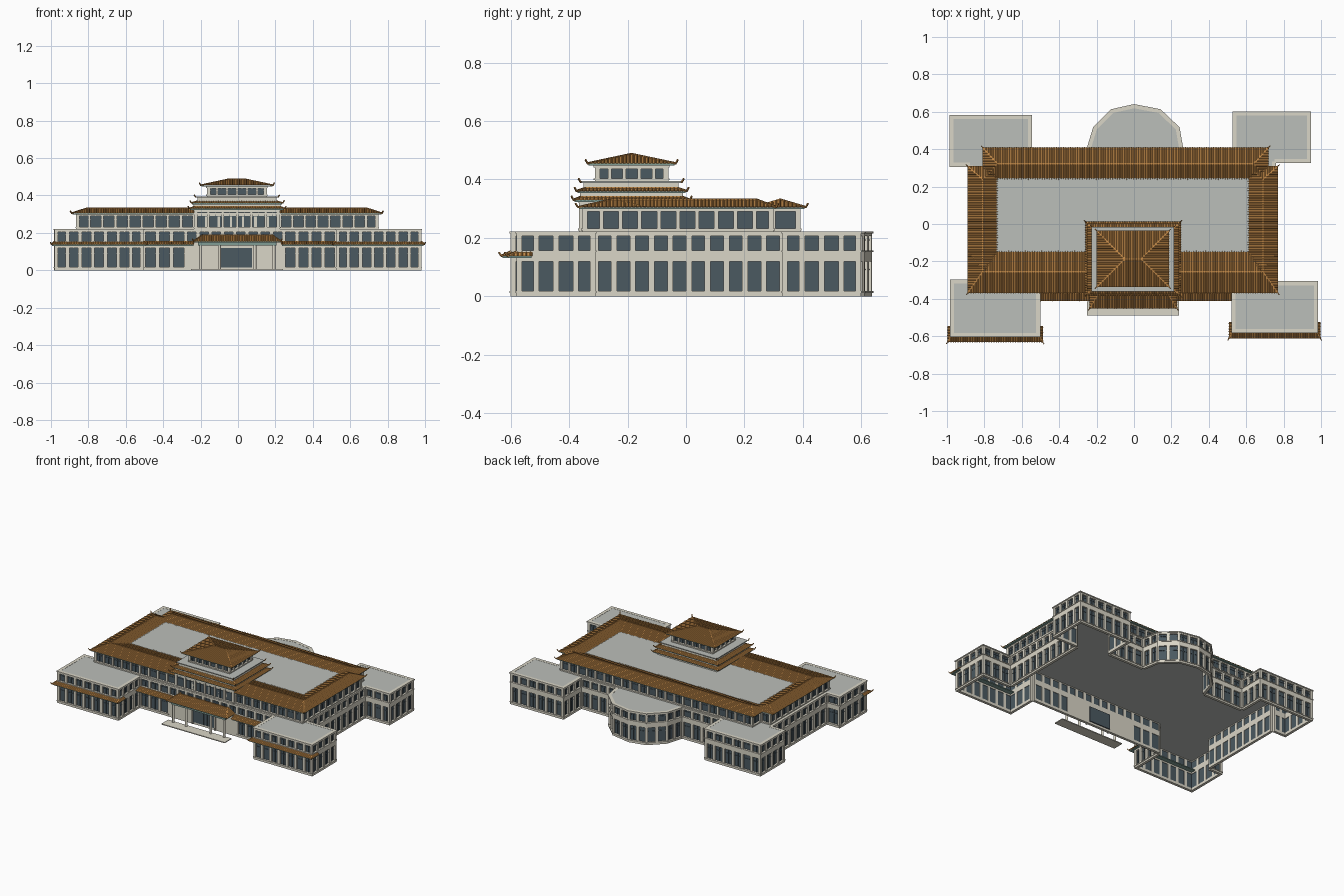
import bpy, bmesh, math
from mathutils import Vector as V

if "Cube" in bpy.data.objects:
    bpy.data.objects.remove(bpy.data.objects["Cube"])

COLORS = {"wall": (0.70, 0.67, 0.57, 1), "glass": (0.07, 0.10, 0.12, 1),
          "tile": (0.58, 0.27, 0.07, 1), "trim": (0.22, 0.34, 0.30, 1), "deck": (0.50, 0.52, 0.49, 1)}
mats = {}
for k, c in COLORS.items():
    mats[k] = bpy.data.materials.new(k)
    mats[k].diffuse_color = c
parts = {}


def part(name, mat):
    if name not in parts:
        parts[name] = (bmesh.new(), mat)
    return parts[name][0]


def hexa(bm, pts):
    v = [bm.verts.new(p) for p in pts]
    for f in ((3, 2, 1, 0), (4, 5, 6, 7), (0, 1, 5, 4), (1, 2, 6, 5), (2, 3, 7, 6), (3, 0, 4, 7)):
        bm.faces.new([v[i] for i in f])


def box(bm, x0, x1, y0, y1, z0, z1):
    hexa(bm, [(x, y, z) for z in (z0, z1) for x, y in ((x0, y0), (x1, y0), (x1, y1), (x0, y1))])


def bar(bm, p, q, r):
    p, q = V(p), V(q)
    d = (q - p).normalized()
    s = d.cross(V((0, 0, 1))).normalized() * r
    t = s.cross(d)
    hexa(bm, [c + o for c in (p, q) for o in (s + t, t - s, -s - t, s - t)])


def prism(bm, outline, z0, z1):
    lo = [bm.verts.new((x, y, z0)) for x, y in outline]
    hi = [bm.verts.new((x, y, z1)) for x, y in outline]
    bm.faces.new(hi)
    bm.faces.new(lo[::-1])
    for i in range(len(lo)):
        j = (i + 1) % len(lo)
        bm.faces.new((lo[i], lo[j], hi[j], hi[i]))


# Straight wall run: solid bands, piers between windows, recessed glazing with mullions
def facade(name, p, q, zb, zt, openings, pitch=0.067, pier=0.02, deep=0.011):
    wall, glass = part(name + "_walls", "wall"), part(name + "_windows", "glass")
    p, q = V(p), V(q)
    L = (q - p).length
    d = (q - p) / L
    nrm = V((-d.y, d.x))

    def run(bm, l0, l1, a0, a1, z0, z1):
        pts = [p + d * l + nrm * a for l, a in ((l0, a0), (l1, a0), (l1, a1), (l0, a1))]
        hexa(bm, [(c.x, c.y, z) for z in (z0, z1) for c in pts])

    z = zb
    for z0, z1 in openings + [(zt, zt)]:
        run(wall, 0, L, 0, 0.018, z, z0)
        z = z1
    run(wall, -0.004, L + 0.004, -0.004, 0.018, zt - 0.007, zt)
    n = max(1, round(L / pitch))
    w = L / n
    for z0, z1 in openings:
        run(wall, 0, L, -0.004, 0.01, z0 - 0.006, z0)
        run(glass, 0.005, L - 0.005, deep, deep + 0.004, z0, z1)
        for i in range(n + 1):
            run(wall, max(0, i * w - pier / 2), min(L, i * w + pier / 2), 0, 0.018, z0, z1)
        for i in range(n):
            c = (i + 0.5) * w
            run(glass, c - 0.0015, c + 0.0015, deep - 0.004, deep, z0, z1)
        zm = z1 - (z1 - z0) * 0.28
        run(glass, 0.006, L - 0.006, deep - 0.003, deep, zm - 0.0015, zm + 0.0015)


def facade_loop(name, pts, *args, **kw):
    for i in range(len(pts)):
        facade(name, pts[i], pts[(i + 1) % len(pts)], *args, **kw)


def rect(x0, x1, y0, y1):
    return [(x0, y0), (x1, y0), (x1, y1), (x0, y1)]


# Tiled slope: eave a-b, top edge d-c, with raised tile ribs running downhill
def slope(bm, a, b, c, d, step=0.0125):
    a, b, c, d = map(V, (a, b, c, d))
    L = (b - a).length
    if L < 1e-4:
        return
    bm.faces.new([bm.verts.new(p) for p in (a, b, c, d)])
    u = (b - a) / L
    td, tc = (d - a).dot(u), (c - a).dot(u)
    s = (d - a) - u * td
    if s.length < 1e-4 or s.xy.length < 1e-4:
        return
    n = u.cross(s).normalized() * 0.0035
    cnt = max(1, int(L / step))
    for i in range(cnt):
        t = (i + 0.5) * L / cnt
        f = t / td if t < td else (L - t) / (L - tc) if t > tc else 1
        e = a + u * t
        v = [bm.verts.new(x) for o in (e, e + s * f) for x in (o - u * 0.003, o + n, o + u * 0.003)]
        for k in ((0, 1, 4, 3), (1, 2, 5, 4), (0, 2, 1)):
            bm.faces.new([v[j] for j in k])


# Roof from an eave rectangle to a top rectangle (or ridge), with hip bars and upturned tips
def roof(name, eave, top, z0, z1, hips=(0, 1, 2, 3), sides=(0, 1, 2, 3), r=0.0035, tip=0.013, plate=True):
    bm = part(name + "_tiles", "tile")
    lo = [V((x, y, z0)) for x, y in rect(*eave)]
    hi = [V((x, y, z1)) for x, y in rect(*top)]
    for i in sides:
        j = (i + 1) % 4
        slope(bm, lo[i], lo[j], hi[j], hi[i])
        if (hi[i] - hi[j]).length > 0.01:
            bar(bm, hi[i], hi[j], r)
    for i in hips:
        bar(bm, hi[i], lo[i], r)
        o = (lo[i] - hi[i]).xy.normalized()
        bar(bm, lo[i], lo[i] + V((o.x * 0.01, o.y * 0.01, tip)), r * 0.7)
    if plate:
        x0, x1, y0, y1 = eave
        m = 0.004
        box(part(name + "_eaves", "trim"), x0 + m, x1 - m, y0 + m, y1 - m, z0 - 0.007, z0 - 0.0005)


# Lower two storeys: body, four corner wings and rounded rear bay
FY = -0.365
outline = [(-0.98, -0.60), (-0.505, -0.60), (-0.505, FY), (-0.28, FY), (0.245, FY), (0.525, FY),
           (0.525, -0.58), (0.98, -0.58), (0.98, -0.31), (0.755, -0.31), (0.755, 0.33), (0.943, 0.33),
           (0.943, 0.598), (0.53, 0.598), (0.53, 0.40), (0.26, 0.40), (0.24, 0.515), (0.14, 0.61),
           (0, 0.637), (-0.12, 0.61), (-0.215, 0.515), (-0.25, 0.40), (-0.55, 0.40), (-0.55, 0.58),
           (-0.983, 0.58), (-0.983, 0.31), (-0.88, 0.31), (-0.88, -0.30), (-0.98, -0.30)]
UP, DOWN = (0.157, 0.206), (0.018, 0.12)
for i, p in enumerate(outline):
    facade("lower", p, outline[(i + 1) % len(outline)], 0, 0.222, [UP] if i == 3 else [DOWN, UP])
prism(part("lower_roof_deck", "deck"), outline, 0.212, 0.221)

# Third storey, set back, with its flat centre deck
third = [(-0.865, -0.355), (-0.235, -0.355), (0.225, -0.355), (0.75, -0.355), (0.75, 0.30), (0.70, 0.30),
         (0.70, 0.392), (-0.79, 0.392), (-0.79, 0.30), (-0.865, 0.30)]
facade_loop("third_floor", third, 0.22, 0.305, [(0.232, 0.29)], pier=0.014)
box(part("upper_roof_deck", "deck"), -0.735, 0.615, -0.15, 0.245, 0.298, 0.309)

# Ring of tiled ranges round the centre deck
E, R = 0.305, 0.331
roof("main_roof", (-0.89, -0.235, -0.37, -0.14), (-0.81, -0.235, -0.255, -0.255), E, R, (0,))
roof("main_roof", (0.225, 0.77, -0.37, -0.14), (0.225, 0.69, -0.255, -0.255), E, R, (1,))
roof("main_roof", (-0.89, -0.725, -0.255, 0.31), (-0.81, -0.81, -0.255, 0.24), E, R, (3,))
roof("main_roof", (0.605, 0.77, -0.255, 0.31), (0.69, 0.69, -0.255, 0.24), E, R, (2,))
roof("main_roof", (-0.81, 0.72, 0.235, 0.41), (-0.73, 0.64, 0.322, 0.322), E, R, (2, 3))

# Tiered tower
facade_loop("tower", rect(-0.235, 0.225, -0.366, -0.005), 0.22, 0.328, [(0.232, 0.308)], pitch=0.075, pier=0.014)
roof("tower_skirt", (-0.26, 0.25, -0.385, 0.013), (-0.235, 0.225, -0.36, -0.012), 0.33, 0.34)
core = part("tower_tier_walls", "wall")
box(core, -0.237, 0.227, -0.362, -0.01, 0.335, 0.36)
roof("tower_skirt", (-0.25, 0.24, -0.375, 0.003), (-0.215, 0.205, -0.345, -0.027), 0.36, 0.37)
box(core, -0.217, 0.207, -0.35, -0.025, 0.365, 0.39)
box(part("tower_tier_ledge", "deck"), -0.226, 0.214, -0.36, -0.015, 0.388, 0.394)
for x, y in rect(-0.226, 0.214, -0.36, -0.015):
    bar(part("tower_skirt_tiles", "tile"), (x, y, 0.39),
        (x + math.copysign(0.008, x), y + math.copysign(0.008, y + 0.18), 0.403), 0.0025)
facade_loop("tower_top", rect(-0.166, 0.155, -0.312, -0.06), 0.394, 0.447, [(0.404, 0.436)], pitch=0.056, pier=0.012)
roof("tower_roof", (-0.2, 0.188, -0.337, -0.035), (-0.05, 0.038, -0.187, -0.187), 0.455, 0.487)

# Tiled canopies above the ground floor windows
CZ, CT = 0.138, 0.153
roof("canopy", (-0.998, -0.487, -0.632, -0.545), (-0.98, -0.505, -0.60, -0.545), CZ, CT, (0, 1), (0, 1, 3))
roof("canopy", (0.507, 0.997, -0.612, -0.525), (0.525, 0.98, -0.58, -0.525), CZ, CT, (0, 1), (0, 1, 3))
roof("canopy", (-0.505, -0.235, -0.412, -0.36), (-0.505, -0.235, -0.366, -0.36), CZ, CT, (), (0,))
roof("canopy", (0.23, 0.525, -0.412, -0.36), (0.23, 0.525, -0.366, -0.36), CZ, CT, (), (0,))

# Entrance porch: roof, beam, columns, doors and step
roof("porch_roof", (-0.238, 0.23, -0.452, -0.36), (-0.19, 0.182, -0.375, -0.36), 0.155, 0.188, (0, 1), (0, 1, 3))
box(part("porch_beam", "trim"), -0.215, 0.207, -0.436, -0.42, 0.132, 0.15)
for x in (-0.2, -0.1, 0.09, 0.192):
    bmesh.ops.create_cone(part("porch_columns", "wall"), segments=12, radius1=0.008, radius2=0.008, depth=0.135,
                          cap_ends=True).get("verts")
    bm = parts["porch_columns"][0]
    bm.verts.ensure_lookup_table()
    for v in bm.verts[-24:]:
        v.co += V((x, -0.428, 0.0705))
box(part("entrance_doors", "glass"), -0.09, 0.075, -0.369, -0.34, 0.015, 0.12)
frame = part("entrance_frame", "wall")
for x in (-0.1, 0.075):
    box(frame, x, x + 0.01, -0.373, -0.35, 0, 0.13)
box(frame, -0.1, 0.085, -0.373, -0.35, 0.12, 0.13)
for i in range(1, 6):
    x = -0.09 + i * 0.0275
    box(part("door_mullions", "glass"), x - 0.001, x + 0.001, -0.372, -0.36, 0.015, 0.12)
box(part("front_step", "wall"), -0.25, 0.24, -0.49, -0.415, 0, 0.006)

# Turn every part into an object
for name, (bm, mat) in parts.items():
    if "tiles" in name:
        bmesh.ops.remove_doubles(bm, verts=bm.verts, dist=1e-5)
    else:
        bmesh.ops.recalc_face_normals(bm, faces=bm.faces)
    me = bpy.data.meshes.new(name)
    bm.to_mesh(me)
    bm.free()
    me.materials.append(mats[mat])
    bpy.context.collection.objects.link(bpy.data.objects.new(name, me))

for m in bpy.data.materials:
    if m.users and not m.is_grease_pencil:
        m.use_nodes = True
        m.node_tree.nodes["Principled BSDF"].inputs["Base Color"].default_value = m.diffuse_color
